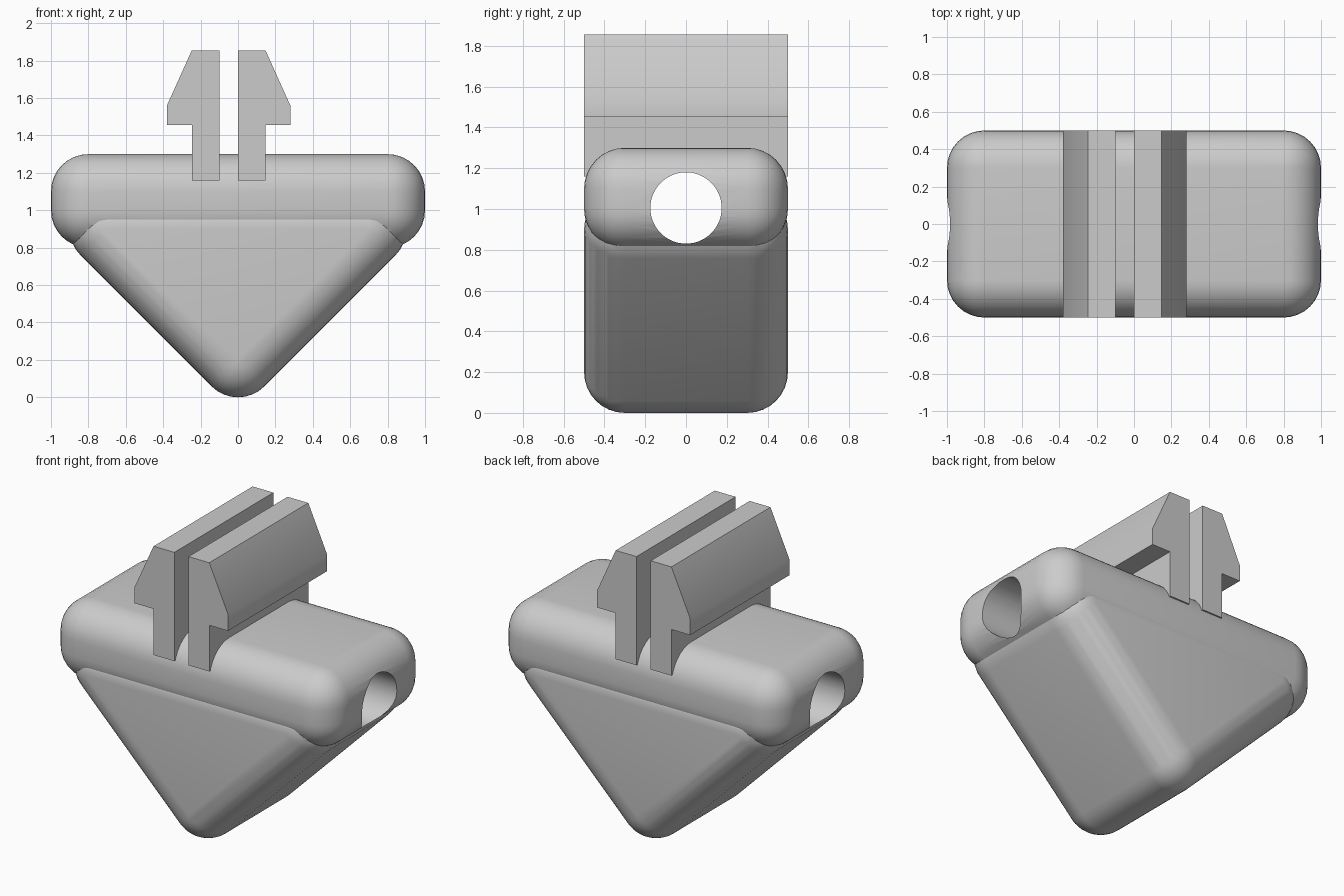
import bpy, bmesh, math
from mathutils import Matrix, Vector

cube = bpy.data.objects.get("Cube")
if cube:
    bpy.data.objects.remove(cube, do_unlink=True)

grey = bpy.data.materials.new("plain grey")
grey.use_nodes = True
COLOUR = (0.6, 0.6, 0.6, 1)
grey.diffuse_color = COLOUR
grey.node_tree.nodes["Principled BSDF"].inputs["Base Color"].default_value = COLOUR

RADIUS = 0.2       # edge rounding
HALF_DEPTH = 0.5


def add_object(name, bm):
    bmesh.ops.recalc_face_normals(bm, faces=bm.faces)
    mesh = bpy.data.meshes.new(name)
    bm.to_mesh(mesh)
    bm.free()
    mesh.materials.append(grey)
    obj = bpy.data.objects.new(name, mesh)
    bpy.context.collection.objects.link(obj)
    return obj


def rounded_prism(name, corners):
    """Hull of spheres at each x, z corner, front and back."""
    bm = bmesh.new()
    for x, z in corners:
        for y in (RADIUS - HALF_DEPTH, HALF_DEPTH - RADIUS):
            bmesh.ops.create_uvsphere(bm, u_segments=32, v_segments=16, radius=RADIUS,
                                      matrix=Matrix.Translation((x, y, z)))
    hull = bmesh.ops.convex_hull(bm, input=bm.verts)
    inside = {g for key in ("geom_interior", "geom_unused") for g in hull[key]
              if isinstance(g, bmesh.types.BMVert)}
    bmesh.ops.delete(bm, geom=list(inside), context='VERTS')
    bmesh.ops.dissolve_limit(bm, angle_limit=math.radians(0.5), verts=bm.verts, edges=bm.edges)
    return add_object(name, bm)


def extruded_profile(name, profile):
    """Extrude an x, z outline through the full depth."""
    bm = bmesh.new()
    face = bm.faces.new([bm.verts.new((x, -HALF_DEPTH, z)) for x, z in profile])
    grown = bmesh.ops.extrude_face_region(bm, geom=[face])
    verts = [g for g in grown["geom"] if isinstance(g, bmesh.types.BMVert)]
    bmesh.ops.translate(bm, vec=Vector((0, 2 * HALF_DEPTH, 0)), verts=verts)
    return add_object(name, bm)


def activate(obj):
    bpy.ops.object.select_all(action='DESELECT')
    obj.select_set(True)
    bpy.context.view_layer.objects.active = obj


def combine(obj, other, operation):
    activate(obj)
    mod = obj.modifiers.new(operation.lower(), 'BOOLEAN')
    mod.object, mod.operation, mod.solver = other, operation, 'EXACT'
    bpy.ops.object.modifier_apply(modifier=mod.name)


# Rounded bar merged with the rounded wedge below it
body = rounded_prism("body", [(-0.8, 1.0), (0.8, 1.0), (-0.8, 1.1), (0.8, 1.1)])
wedge = rounded_prism("wedge", [(0, 0.2), (-0.7, 0.9), (0.7, 0.9)])
combine(body, wedge, 'UNION')
bpy.data.objects.remove(wedge, do_unlink=True)

# Snap clip: two barbed prongs mirrored about a slot
SLOT_X = -0.05
PRONG = [(0.05, 1.16), (0.197, 1.16), (0.197, 1.455), (0.33, 1.455),
         (0.33, 1.56), (0.197, 1.855), (0.05, 1.855)]
prongs = [extruded_profile(f"{side}_prong", [(SLOT_X + sign * x, z) for x, z in PRONG])
          for side, sign in (("left", 1), ("right", -1))]

# Round hole running sideways through everything
bm = bmesh.new()
bmesh.ops.create_cone(bm, cap_ends=True, segments=64, radius1=0.175, radius2=0.175, depth=3,
                      matrix=Matrix.Translation((0, 0, 1.005)) @ Matrix.Rotation(math.pi / 2, 4, 'Y'))
cutter = add_object("hole_cutter", bm)
cutter.hide_render = True
for part in [body, *prongs]:
    combine(part, cutter, 'DIFFERENCE')
bpy.data.objects.remove(cutter, do_unlink=True)

# Smooth rounding, crisp creases
for part in [body, *prongs]:
    activate(part)
    bpy.ops.object.shade_smooth_by_angle(angle=math.radians(25))
